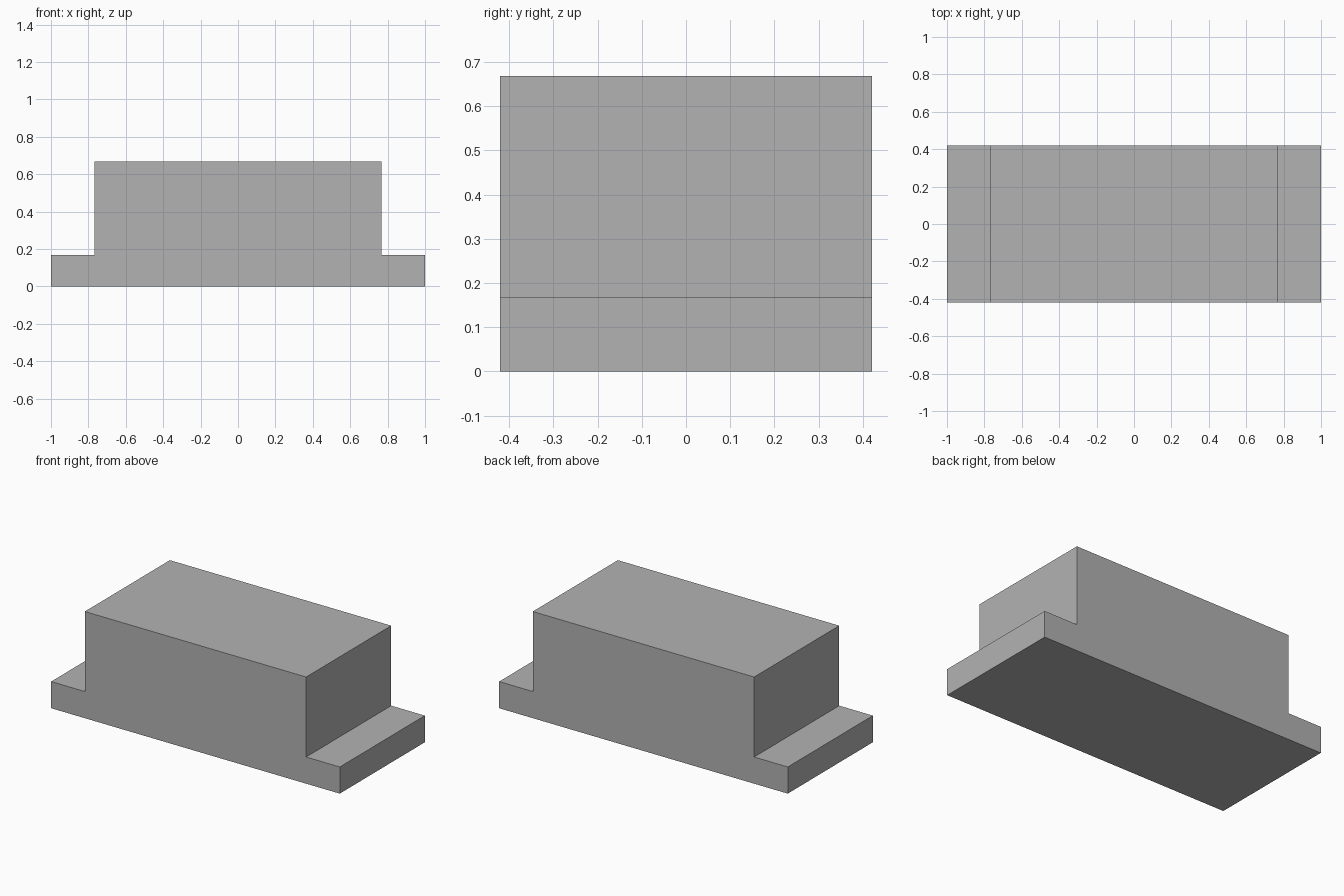
import bpy
import bmesh

cube = bpy.data.objects.get("Cube")
if cube:
    bpy.data.objects.remove(cube, do_unlink=True)

# Plain grey material
grey = bpy.data.materials.new("plain_grey")
grey.use_nodes = True
colour = (0.448, 0.448, 0.448, 1.0)
grey.diffuse_color = colour
grey.node_tree.nodes["Principled BSDF"].inputs["Base Color"].default_value = colour

# Overall sizes
HALF_LENGTH, HALF_BODY, HALF_DEPTH = 1.0, 0.767, 0.421
FLANGE_TOP, BODY_TOP = 0.167, 0.668

# Stepped profile: right half, then its mirror
right_half = [(HALF_LENGTH, 0), (HALF_LENGTH, FLANGE_TOP),
              (HALF_BODY, FLANGE_TOP), (HALF_BODY, BODY_TOP)]
profile = right_half + [(-x, z) for x, z in reversed(right_half)]

# Extrude the profile from front to back
bm = bmesh.new()
front = bm.faces.new([bm.verts.new((x, -HALF_DEPTH, z)) for x, z in profile])
extruded = bmesh.ops.extrude_face_region(bm, geom=[front], use_keep_orig=True)
back_verts = [g for g in extruded["geom"] if isinstance(g, bmesh.types.BMVert)]
bmesh.ops.translate(bm, verts=back_verts, vec=(0, 2 * HALF_DEPTH, 0))
bmesh.ops.recalc_face_normals(bm, faces=bm.faces)

mesh = bpy.data.meshes.new("flanged_block")
bm.to_mesh(mesh)
bm.free()
mesh.materials.append(grey)
block = bpy.data.objects.new("flanged_block", mesh)
bpy.context.collection.objects.link(block)
